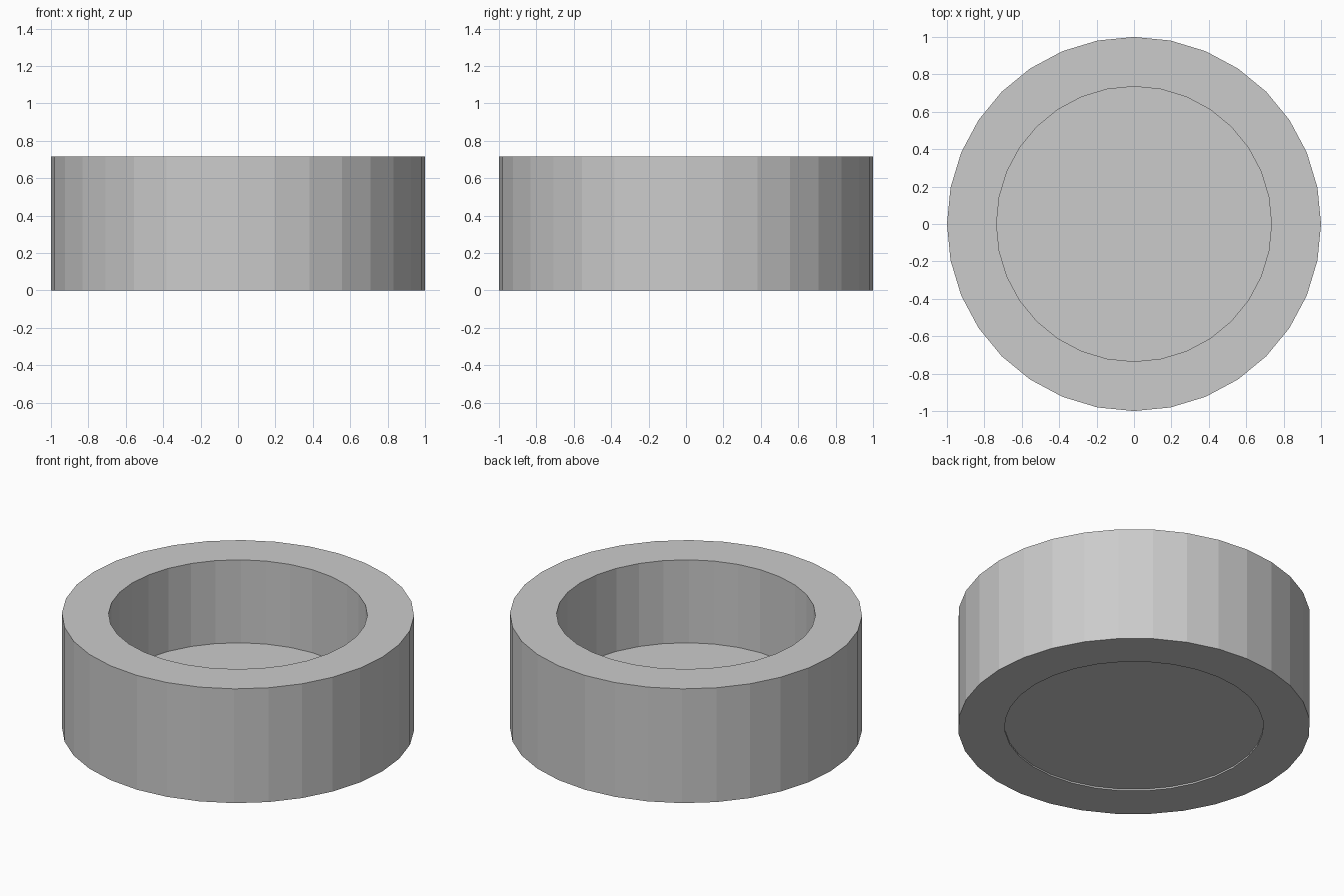
import bpy, bmesh, math

if "Cube" in bpy.data.objects:
    bpy.data.objects.remove(bpy.data.objects["Cube"])

SIDES = 32
HEIGHT, OUTER, INNER = 0.716, 1.0, 0.735
FLOOR_TOP, FLOOR_BOTTOM = 0.196, 0.01


def lathe(name, profile):
    """Revolve a (radius, z) profile around z and cap its open ends."""
    bm = bmesh.new()
    rings = []
    for r, z in profile:
        rings.append([bm.verts.new((r * math.cos(2 * math.pi * i / SIDES),
                                    r * math.sin(2 * math.pi * i / SIDES), z))
                      for i in range(SIDES)])
    for a, b in zip(rings, rings[1:]):
        for i in range(SIDES):
            j = (i + 1) % SIDES
            bm.faces.new((a[i], a[j], b[j], b[i]))
    bm.faces.new(rings[0])
    bm.faces.new(rings[-1])
    bmesh.ops.recalc_face_normals(bm, faces=bm.faces)
    mesh = bpy.data.meshes.new(name)
    bm.to_mesh(mesh)
    bm.free()
    obj = bpy.data.objects.new(name, mesh)
    bpy.context.collection.objects.link(obj)
    return obj


# Thick-walled round dish: shallow recess below, deep well above
lathe("round_dish", [
    (INNER, FLOOR_BOTTOM), (INNER, 0), (OUTER, 0),
    (OUTER, HEIGHT), (INNER, HEIGHT), (INNER, FLOOR_TOP),
])
